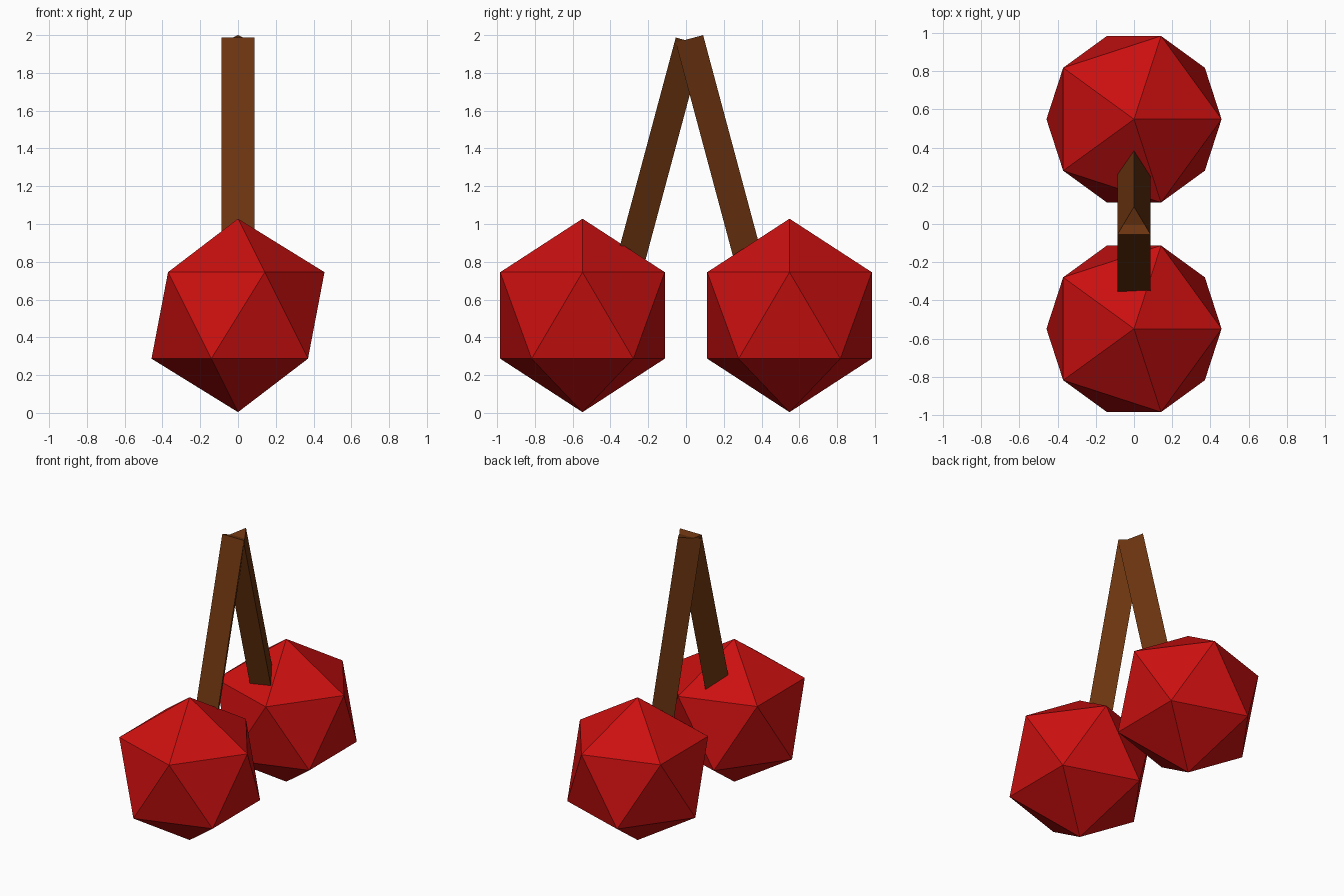
import bpy
import math
from mathutils import Vector

if "Cube" in bpy.data.objects:
    bpy.data.objects.remove(bpy.data.objects["Cube"])

FRUIT_RADIUS = 0.512
FRUIT_Y = 0.548
STEM_RADIUS = 0.1
STEM_LENGTH = 1.28
STEM_TOP = Vector((0, -0.006, 1.974))
LEAN = math.radians(15)


def flat_material(name, rgb):
    mat = bpy.data.materials.new(name)
    mat.diffuse_color = (*rgb, 1)
    mat.use_nodes = True
    mat.node_tree.nodes["Principled BSDF"].inputs["Base Color"].default_value = mat.diffuse_color
    return mat


red = flat_material("cherry_red", (0.60, 0.005, 0.005))
brown = flat_material("stem_brown", (0.15, 0.035, 0.005))


def finish(name, mat):
    obj = bpy.context.object
    obj.name = name
    obj.data.materials.append(mat)


for label, side in (("front", -1), ("back", 1)):
    # Faceted fruit
    bpy.ops.mesh.primitive_ico_sphere_add(
        subdivisions=1, radius=FRUIT_RADIUS,
        location=(0, side * FRUIT_Y, 0.004 + FRUIT_RADIUS))
    finish(label + "_cherry", red)

    # Three-sided stem leaning from the shared top down into the fruit
    down = Vector((0, side * math.sin(LEAN), -math.cos(LEAN)))
    bpy.ops.mesh.primitive_cylinder_add(
        vertices=3, radius=STEM_RADIUS, depth=STEM_LENGTH,
        location=STEM_TOP + down * STEM_LENGTH / 2,
        rotation=(side * LEAN, 0, 0))
    finish(label + "_stem", brown)
